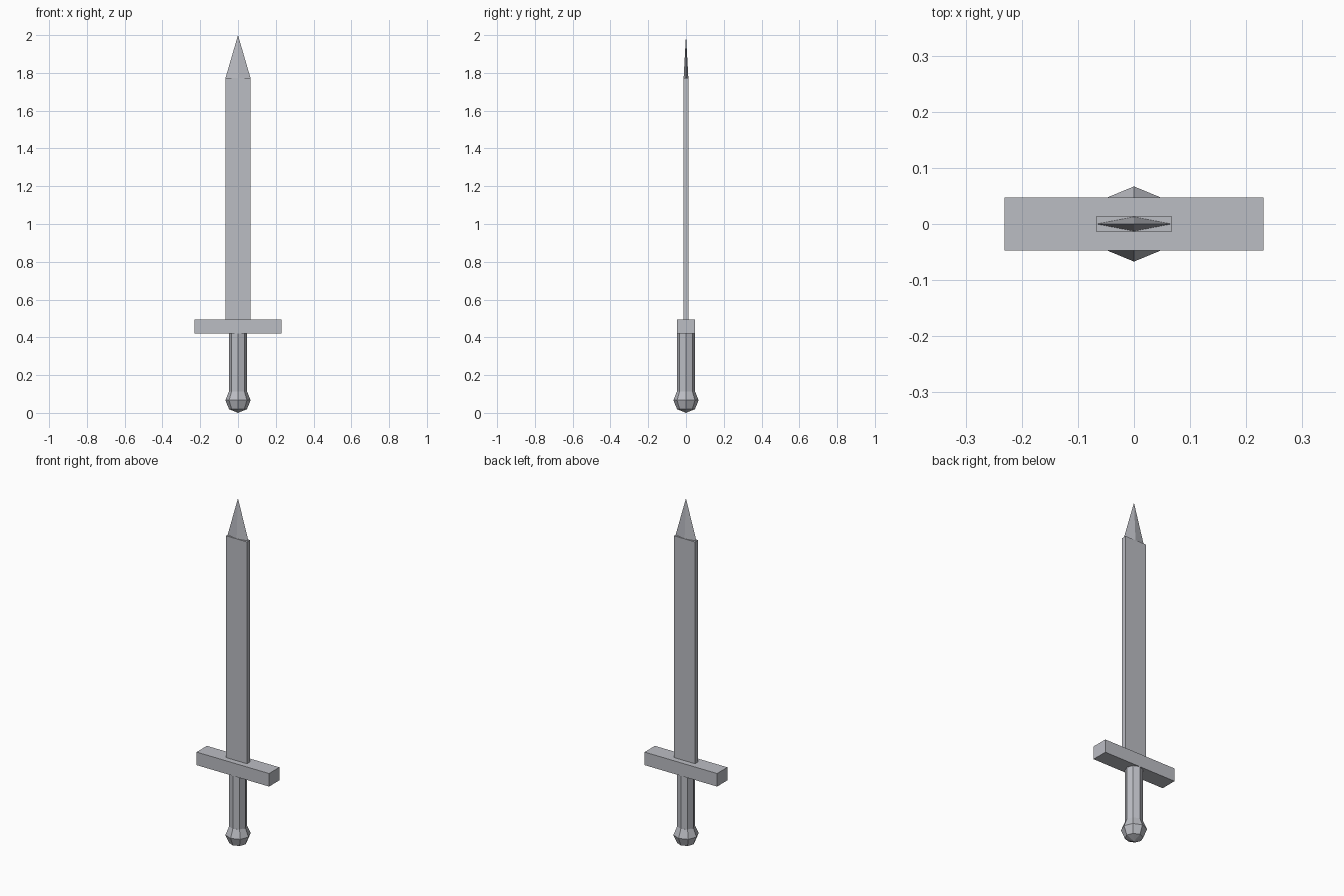
import bpy
import bmesh
from math import cos, sin, tau

cube = bpy.data.objects.get("Cube")
if cube:
    bpy.data.objects.remove(cube, do_unlink=True)

# One steel colour for the whole sword
steel = bpy.data.materials.new("steel grey")
steel.use_nodes = True
colour = (0.50, 0.51, 0.55, 1)
steel.diffuse_color = colour
steel.node_tree.nodes["Principled BSDF"].inputs["Base Color"].default_value = colour


def lathe(name, sides, profile, depth=1.0):
    """Flat-faced solid from (radius, z) rings; radius 0 makes a point."""
    bm = bmesh.new()
    rings = []
    for r, z in profile:
        count = sides if r else 1
        rings.append([bm.verts.new((r * cos(tau * i / sides),
                                    r * sin(tau * i / sides) * depth, z))
                      for i in range(count)])
    for low, high in zip(rings, rings[1:]):
        for i in range(sides):
            j = (i + 1) % sides
            corners = [low[i % len(low)], low[j % len(low)],
                       high[j % len(high)], high[i % len(high)]]
            bm.faces.new(list(dict.fromkeys(corners)))
    for ring in (rings[0], rings[-1]):
        if len(ring) > 1:
            bm.faces.new(ring)
    return finish(name, bm)


def box(name, half_x, half_y, bottom, top):
    bm = bmesh.new()
    bmesh.ops.create_cube(bm, size=2)
    for v in bm.verts:
        v.co = (v.co.x * half_x, v.co.y * half_y, top if v.co.z > 0 else bottom)
    return finish(name, bm)


def finish(name, bm):
    bmesh.ops.recalc_face_normals(bm, faces=bm.faces)
    mesh = bpy.data.meshes.new(name)
    bm.to_mesh(mesh)
    bm.free()
    mesh.materials.append(steel)
    obj = bpy.data.objects.new(name, mesh)
    bpy.context.collection.objects.link(obj)
    return obj


# Grip end: faceted ball
R = 0.067
lathe("pommel", 8, [(0, 0), (R * 0.707, R * 0.293), (R, R),
                    (R * 0.707, R * 1.707), (0, R * 2)])
lathe("grip", 8, [(0.047, 0.1), (0.047, 0.43)])

# Guard and blade
box("crossguard", 0.231, 0.047, 0.42, 0.495)
box("blade", 0.067, 0.014, 0.48, 1.772)
lathe("blade_tip", 4, [(0.067, 1.77), (0, 2)], depth=0.19)
